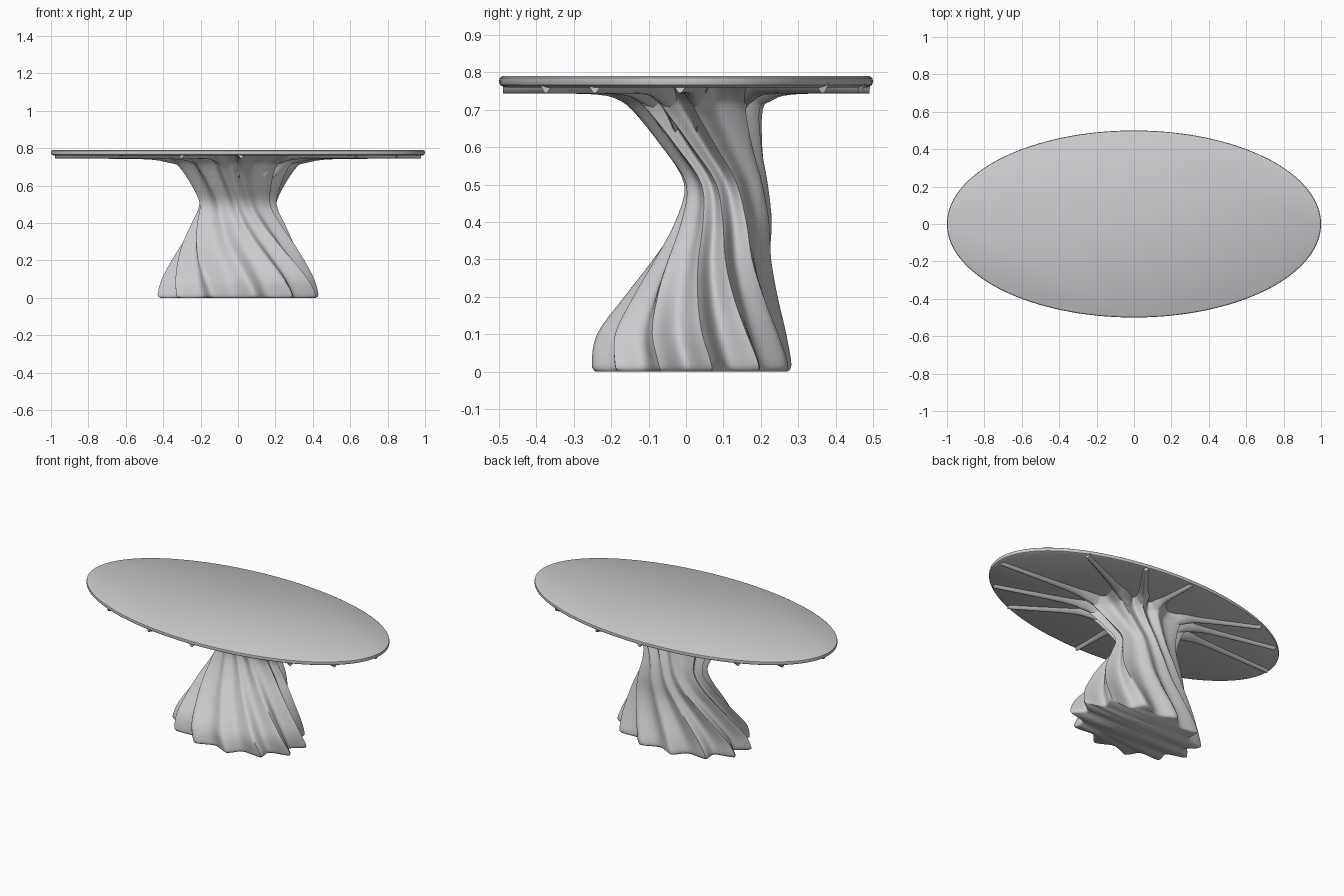
import bpy, bmesh
from math import sin, cos, pi, radians
from mathutils import Vector

cube = bpy.data.objects.get("Cube")
if cube:
    bpy.data.objects.remove(cube, do_unlink=True)

stone = bpy.data.materials.new("pale grey")
stone.use_nodes = True
grey = (0.6, 0.6, 0.62, 1)
stone.diffuse_color = grey
stone.node_tree.nodes["Principled BSDF"].inputs["Base Color"].default_value = grey


def finish(bm, name, angle):
    bmesh.ops.recalc_face_normals(bm, faces=bm.faces)
    mesh = bpy.data.meshes.new(name)
    bm.to_mesh(mesh)
    bm.free()
    obj = bpy.data.objects.new(name, mesh)
    bpy.context.collection.objects.link(obj)
    mesh.materials.append(stone)
    bpy.ops.object.select_all(action='DESELECT')
    obj.select_set(True)
    bpy.context.view_layer.objects.active = obj
    bpy.ops.object.shade_smooth_by_angle(angle=radians(angle))
    return obj


def loft(rings, name, angle):
    """Skin a list of closed rings and cap both ends."""
    bm = bmesh.new()
    loops = [[bm.verts.new(p) for p in ring] for ring in rings]
    n = len(loops[0])
    for lo, hi in zip(loops, loops[1:]):
        for i in range(n):
            j = (i + 1) % n
            bm.faces.new((lo[i], lo[j], hi[j], hi[i]))
    bm.faces.new(loops[0][::-1])
    bm.faces.new(loops[-1])
    return finish(bm, name, angle)


def smooth_path(keys, steps):
    """Catmull-Rom samples through the keys."""
    keys = [Vector(k) for k in keys]
    out = []
    for i in range(len(keys) - 1):
        p0, p1, p2 = keys[max(i - 1, 0)], keys[i], keys[i + 1]
        p3 = keys[min(i + 2, len(keys) - 1)]
        for s in range(steps):
            t = s / steps
            out.append(p1 + (p2 - p0) * (t / 2)
                       + (p0 * 2 - p1 * 5 + p2 * 4 - p3) * (t * t / 2)
                       + (p1 * 3 - p0 - p2 * 3 + p3) * (t ** 3 / 2))
    return out + [keys[-1]]


# Directions of the twelve ribs, as angles on the ellipse
half = [-2, 48, 72, 91, 130, 150]
rib_angles = half + [a + 180 for a in half]
COUNT, FLUTE, TWIST, NECK = 12, 12, 72, 0.7

# Tabletop: elliptical slab with a softened edge
outline = [(0.985, 0.76), (0.997, 0.766), (1, 0.775), (0.998, 0.785), (0.99, 0.79)]
loft([[(r * cos(2 * pi * i / 128), (r - 0.5) * sin(2 * pi * i / 128), z)
       for i in range(128)] for r, z in outline], "tabletop", 40)

# Pedestal sections: height, centre y, half width, half depth, flute depth
sections = [
    (0.0, 0.015, 0.425, 0.263, 0.19), (0.02, 0.015, 0.438, 0.272, 0.19),
    (0.1, 0.015, 0.41, 0.255, 0.18), (0.2, 0.04, 0.355, 0.205, 0.17),
    (0.3, 0.07, 0.3, 0.16, 0.16), (0.4, 0.1, 0.247, 0.13, 0.15),
    (0.5, 0.107, 0.212, 0.112, 0.15), (0.6, 0.07, 0.248, 0.135, 0.18),
    (0.7, 0.03, 0.315, 0.175, 0.22), (0.735, 0.018, 0.37, 0.215, 0.26),
    (0.772, 0.0, 0.46, 0.27, 0.3)]
rings = []
for z, cy, a, b, depth in smooth_path(sections, 4):
    t = min(max(z / NECK, 0), 1)
    t = 0.4 * t + 0.6 * t * t * (3 - 2 * t)
    ring = []
    for k in range(COUNT * FLUTE):
        i, u = k // FLUTE, (k % FLUTE) / FLUTE
        nxt = rib_angles[i + 1] if i + 1 < COUNT else rib_angles[0] + 360
        top = rib_angles[i] + (nxt - rib_angles[i]) * u
        base = 30 * (i + u) + TWIST
        ang = radians(base + (top - base) * t)
        r = 1 - depth * sin(pi * u) ** 1.3
        ring.append((a * r * cos(ang), cy + b * r * sin(ang), z))
    rings.append(ring)
loft(rings, "pedestal", 60)

# Ribs fanning out under the top: reach from neck to edge, lower z, half width
stations = smooth_path([(-0.12, 0.64, 0.03), (0, 0.7, 0.042), (0.1, 0.722, 0.045),
                        (0.3, 0.741, 0.035), (0.97, 0.744, 0.02)], 4)
profile = [(-1, 0), (-0.6, 0.55), (-0.25, 0.92), (0, 1),
           (0.25, 0.92), (0.6, 0.55), (1, 0)]
for n, deg in enumerate(rib_angles):
    c, s = cos(radians(deg)), sin(radians(deg))
    start = Vector((0.3 * c, 0.03 + 0.165 * s, 0))
    end = Vector((c, 0.5 * s, 0))
    side = (end - start).normalized().cross(Vector((0, 0, 1)))
    rings = []
    for f, low, width in stations:
        mid = start.lerp(end, f)
        rings.append([mid + side * (width * p) + Vector((0, 0, 0.772 + (low - 0.772) * q))
                      for p, q in profile])
    loft(rings, f"underside_rib_{n + 1}", 50)
